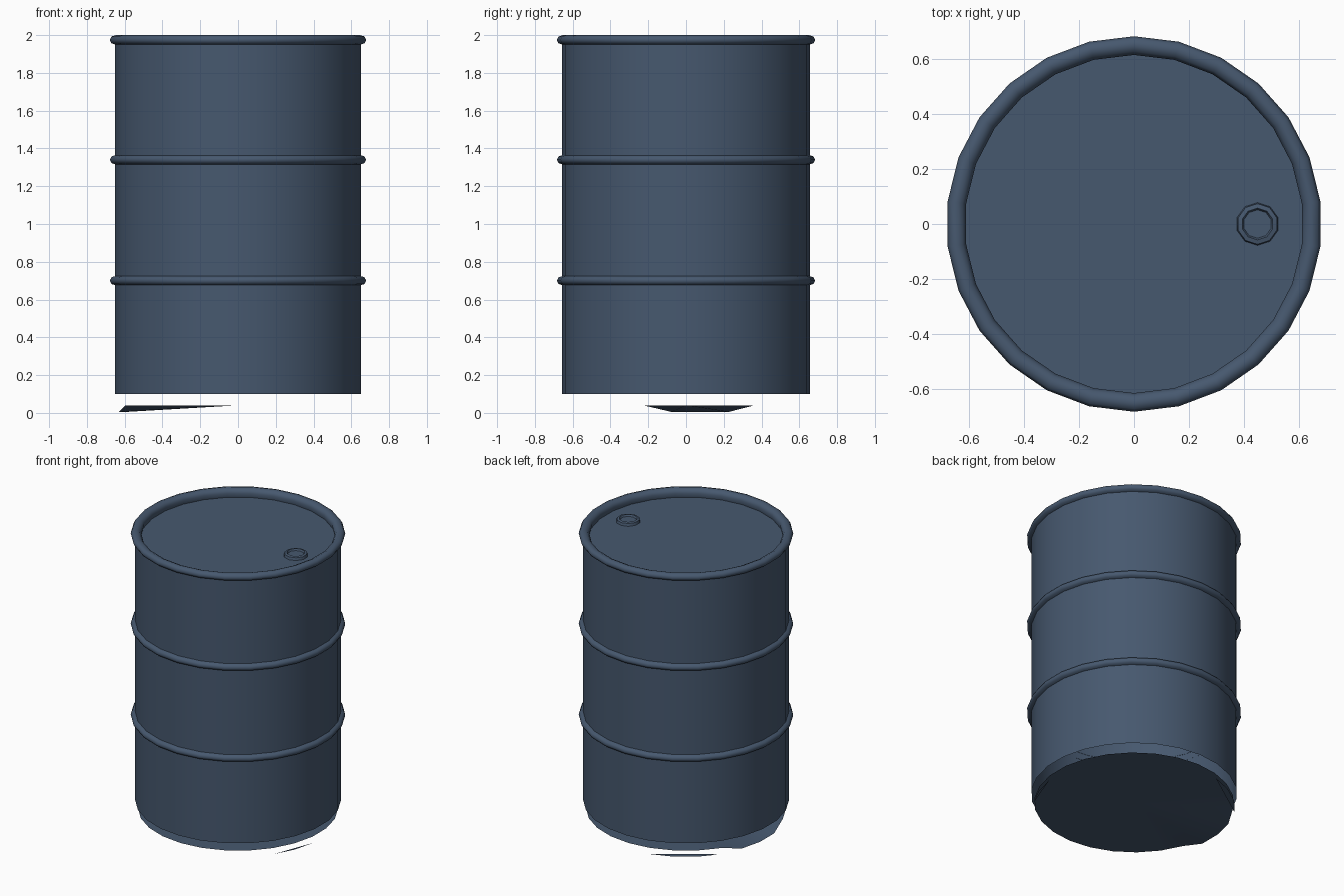
import bpy, bmesh, math

if "Cube" in bpy.data.objects:
    bpy.data.objects.remove(bpy.data.objects["Cube"])

SIDES = 26
paint = bpy.data.materials.new("slate_blue_paint")
paint.diffuse_color = (0.062, 0.098, 0.158, 1)
paint.use_nodes = True
paint.node_tree.nodes["Principled BSDF"].inputs["Base Color"].default_value = paint.diffuse_color


def finish(name, bm, smooth=40):
    me = bpy.data.meshes.new(name)
    bm.normal_update()
    bm.to_mesh(me)
    bm.free()
    me.materials.append(paint)
    ob = bpy.data.objects.new(name, me)
    bpy.context.collection.objects.link(ob)
    bpy.ops.object.select_all(action='DESELECT')
    ob.select_set(True)
    bpy.context.view_layer.objects.active = ob
    bpy.ops.object.shade_smooth_by_angle(angle=math.radians(smooth))
    return ob


def rim_point(i, r, n=SIDES):
    a = math.pi / 2 + 2 * math.pi * i / n
    return r * math.cos(a), r * math.sin(a)


def lathe(name, profile, n=SIDES, centre=(0, 0), smooth=40):
    """Spin (radius, z) points, listed bottom to top on the outside."""
    bm = bmesh.new()
    rows = []
    for r, z in profile:
        if r == 0:
            rows.append([bm.verts.new((centre[0], centre[1], z))] * n)
            continue
        row = []
        for i in range(n):
            x, y = rim_point(i, r, n)
            row.append(bm.verts.new((x + centre[0], y + centre[1], z)))
        rows.append(row)
    for lo, hi in zip(rows, rows[1:]):
        for i in range(n):
            j = (i + 1) % n
            vs = list(dict.fromkeys((lo[i], lo[j], hi[j], hi[i])))
            bm.faces.new(vs)
    return finish(name, bm, smooth)


# Open-bottomed wall
lathe("drum_wall", [(0.656, 0.10), (0.656, 0.69), (0.656, 1.34), (0.656, 1.96)])

# Two rolling hoops around the wall
for name, z in (("lower_hoop", 0.70), ("upper_hoop", 1.34)):
    lathe(name, [(0.655, z - 0.024), (0.674, z - 0.018), (0.684, z),
                 (0.674, z + 0.018), (0.655, z + 0.024)], smooth=60)

# Rolled top rim and recessed lid
lathe("top_rim", [(0.655, 1.95), (0.676, 1.957), (0.684, 1.975), (0.674, 1.993),
                  (0.650, 2.0), (0.628, 1.99), (0.616, 1.97), (0.622, 1.94)], smooth=60)
lathe("lid", [(0.635, 1.94), (0, 1.94)])

# Filler cap on the lid
lathe("filler_cap", [(0.078, 1.94), (0.074, 1.958), (0.058, 1.962),
                     (0.052, 1.95), (0, 1.95)], n=10, centre=(0.45, 0))

# Base plate: a fan with three rim corners bent down on the left side
bm = bmesh.new()
hub = bm.verts.new((0, 0, 0.04))
ring = [bm.verts.new((*rim_point(i, 0.637), 0.005 if i in (5, 6, 7) else 0.04))
        for i in range(SIDES)]
for i in range(SIDES):
    bm.faces.new((hub, ring[(i + 1) % SIDES], ring[i]))
finish("base_plate", bm)

# Thin remains of the bottom rim
bm = bmesh.new()
for ids in ((1, 2, 3, 4), (17, 18, 19)):
    bm.faces.new([bm.verts.new((*rim_point(i, 0.645), 0.0)) for i in reversed(ids)])
finish("bottom_rim_scraps", bm)
